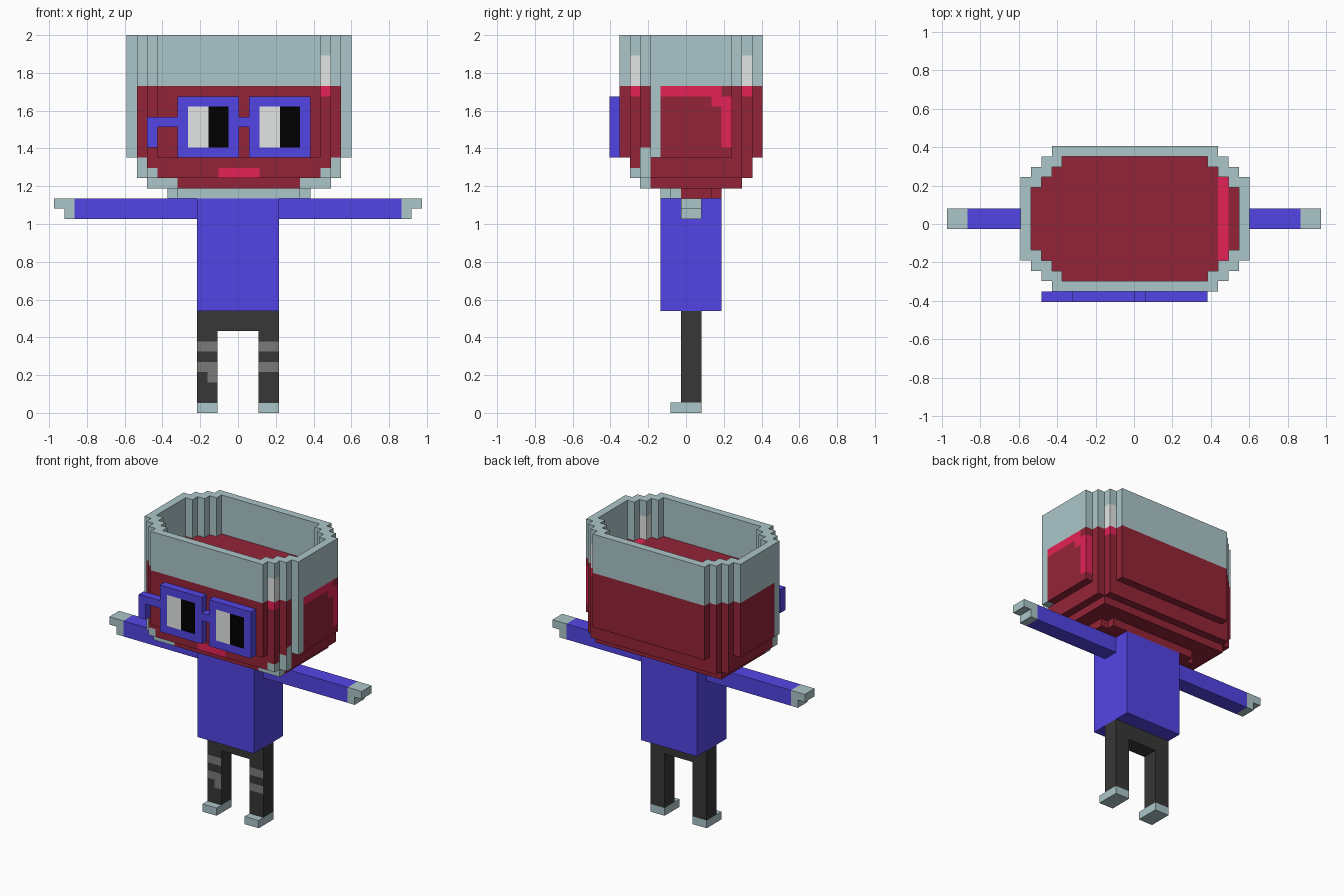
import bpy
import bmesh
from mathutils import Vector

cube = bpy.data.objects.get("Cube")
if cube:
    bpy.data.objects.remove(cube)

U = 2 / 37  # edge of one building block


def linear(c):
    c /= 255
    return c / 12.92 if c <= 0.04045 else ((c + 0.055) / 1.055) ** 2.4


# Palette
PALETTE = {
    "pale_teal": (172, 198, 201),
    "dark_red": (148, 36, 55),
    "crimson": (228, 34, 86),
    "violet_blue": (84, 69, 229),
    "charcoal": (55, 55, 55),
    "mid_grey": (122, 122, 122),
    "off_white": (228, 230, 230),
    "black": (0, 0, 0),
}
TEAL, RED, CRIMSON, BLUE, CHARCOAL, GREY, WHITE, BLACK = range(8)
materials = []
for mat_name, rgb in PALETTE.items():
    m = bpy.data.materials.new(mat_name)
    m.use_nodes = True
    col = [linear(c) for c in rgb] + [1]
    m.diffuse_color = col
    m.node_tree.nodes["Principled BSDF"].inputs["Base Color"].default_value = col
    materials.append(m)


def blocks(name, xs, ys, zs, solid, colour, shift=0.0):
    """Skin of all solid blocks; colour(i, j, k, normal) picks each face's material."""
    cells = {(i, j, k) for i in range(*xs) for j in range(*ys) for k in range(*zs)
             if solid(i, j, k)}
    bm = bmesh.new()
    for cell in cells:
        centre = Vector(cell) + Vector((0.5, 0, 0.5))
        for axis in range(3):
            for sign in (-1, 1):
                n = Vector((0, 0, 0))
                n[axis] = sign
                if tuple(int(a + b) for a, b in zip(cell, n)) in cells:
                    continue
                u = Vector((0, 0, 0))
                u[(axis + 1) % 3] = 0.5
                v = n.cross(u)
                ring = (-u - v, u - v, u + v, v - u)
                f = bm.faces.new([bm.verts.new((centre + n / 2 + c) * U) for c in ring])
                f.material_index = colour(*cell, tuple(n))
    bmesh.ops.remove_doubles(bm, verts=bm.verts, dist=U / 100)
    bmesh.ops.dissolve_limit(bm, angle_limit=0.01, verts=bm.verts, edges=bm.edges,
                             delimit={'MATERIAL'})
    mesh = bpy.data.meshes.new(name)
    bm.to_mesh(mesh)
    bm.free()
    for m in materials:
        mesh.materials.append(m)
    ob = bpy.data.objects.new(name, mesh)
    ob.location.x = shift
    bpy.context.collection.objects.link(ob)


def box(name, xs, ys, zs, mat):
    blocks(name, xs, ys, zs, lambda i, j, k: True, lambda i, j, k, n: mat)


def away(i):
    """Block count from the middle plane, equal on both sides."""
    return i if i >= 0 else -1 - i


# Head: stepped jar with an open top, filled up to FILL
FILL, RIM, SHIFT = 32, 37, 0.005


def head_solid(i, j, k):
    a = away(i)
    step = max(0, a - 7)
    if not -6 + step <= j <= 7 - step:
        return False
    if k == 22:
        return a <= 8 and -4 <= j <= 5
    if k < 25:
        return a <= 9 and -5 <= j <= 6
    inset = max(0, a - 6)
    hollow = a <= 9 and -5 + inset <= j <= 6 - inset
    return k < FILL or not hollow


def head_colour(i, j, k, n):
    a = away(i)
    # glossy streak on the left side
    if i == 8 and FILL <= k < 35:
        return WHITE
    if i == 8 and k == 31:
        return CRIMSON
    if k >= FILL:
        return TEAL
    # glass showing at the front corners and chin
    if a == 10 and j == -3:
        return TEAL
    if a == 9 and j == -4 and (k < 25 or (k == 25 and n[0])):
        return TEAL
    if a == 8 and j == -5 and k == 23:
        return TEAL
    if k == 22 and j == -4 and a >= 6:
        return TEAL
    # sheen on the left cheek
    if i == 10 and ((k == 31 and -2 <= j <= 3) or (k == 30 and j in (3, 4))
                    or (26 <= k < 30 and j == 4)):
        return CRIMSON
    # mouth
    if k == 23 and j == -5 and a < 2:
        return CRIMSON
    return RED


blocks("head", (-11, 11), (-6, 8), (22, RIM), head_solid, head_colour, SHIFT)

# Collar under the head
blocks("collar", (-7, 7), (-2, 4), (21, 22),
       lambda i, j, k: away(i) < 6 or -1 <= j <= 2,
       lambda i, j, k, n: TEAL if j < 0 else RED, SHIFT)


# Glasses: two square frames, bridge and a bent side arm
def glasses_solid(i, j, k):
    frame = -6 <= i < 0 or 1 <= i < 7
    bridge = k == 28 and -9 <= i < 1
    hook = i == -9 and 26 <= k < 29
    return frame or bridge or hook


def glasses_colour(i, j, k, n):
    if n[1] < 0 and 26 <= k < 30:
        if i in (-5, -4, 2, 3):
            return WHITE
        if i in (-3, -2, 4, 5):
            return BLACK
    return BLUE


blocks("glasses", (-9, 7), (-7, -6), (25, 31), glasses_solid, glasses_colour, SHIFT)

# Torso
box("torso", (-4, 4), (-2, 4), (10, 21), BLUE)

# Arms, hands and feet, one of each per side
for side, s in (("left", 1), ("right", -1)):
    def span(lo, hi):
        return (lo, hi) if s > 0 else (-hi, -lo)
    box(side + "_arm", span(4, 16), (0, 2), (19, 21), BLUE)
    blocks(side + "_hand", span(16, 18), (0, 2), (19, 21),
           lambda i, j, k: k == 20 or away(i) == 16,
           lambda i, j, k, n: TEAL)
    box(side + "_foot", span(2, 4), (-1, 2), (0, 1), TEAL)


# Trousers with worn stripes on the front
def trouser_colour(i, j, k, n):
    if n[1] < 0 and (k in (4, 6) and away(i) >= 2 or (i, k) == (-3, 3)):
        return GREY
    return CHARCOAL


blocks("trousers", (-4, 4), (0, 2), (1, 10),
       lambda i, j, k: k >= 8 or away(i) >= 2, trouser_colour)
